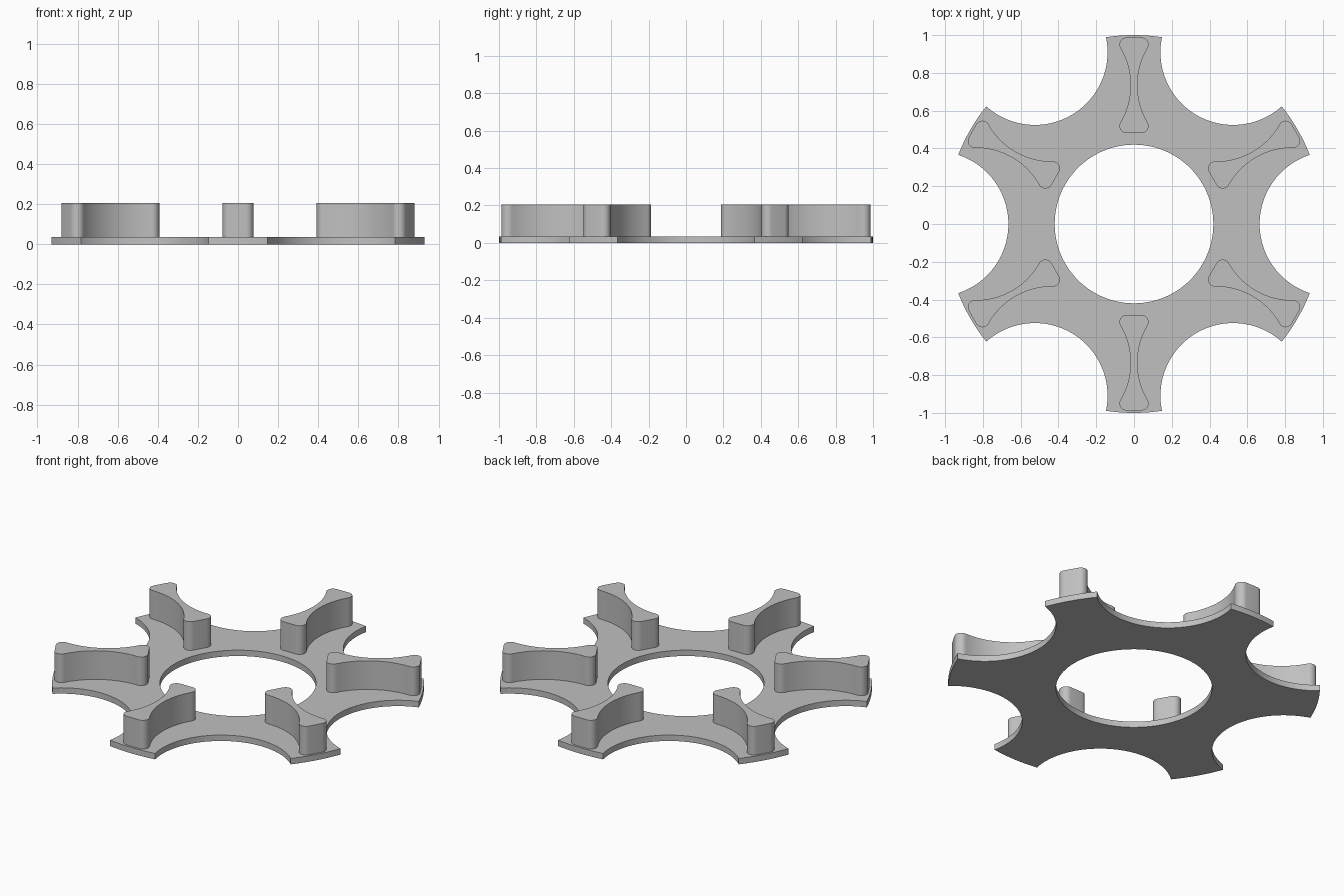
import bpy, bmesh
from math import cos, sin, sqrt, atan2, pi, radians
from mathutils import Matrix

cube = bpy.data.objects.get("Cube")
if cube:
    bpy.data.objects.remove(cube, do_unlink=True)

GREY = (0.53, 0.53, 0.53, 1)
grey = bpy.data.materials.new("plain grey")
grey.use_nodes = True
grey.diffuse_color = GREY
grey.node_tree.nodes["Principled BSDF"].inputs["Base Color"].default_value = GREY

PLATE_TOP, RIB_TOP = 0.035, 0.205
HOLE, NOTCH, NOTCH_DIST = 0.42, 0.385, 1.05
ARMS = 6


def arc(cx, cy, r, a0, a1, n):
    return [(cx + r * cos(a0 + (a1 - a0) * i / n),
             cy + r * sin(a0 + (a1 - a0) * i / n)) for i in range(n + 1)]


def turn(points, a):
    return [(x * cos(a) - y * sin(a), x * sin(a) + y * cos(a)) for x, y in points]


def slab(name, outlines, z0, z1):
    """Extrude closed outlines (inner ones become holes) between two heights."""
    curve = bpy.data.curves.new(name, 'CURVE')
    curve.dimensions = '2D'
    curve.fill_mode = 'BOTH'
    curve.extrude = (z1 - z0) / 2
    for points in outlines:
        spline = curve.splines.new('POLY')
        spline.points.add(len(points) - 1)
        spline.use_cyclic_u = True
        for p, (x, y) in zip(spline.points, points):
            p.co = (x, y, 0, 1)
    helper = bpy.data.objects.new(name + " outline", curve)
    bpy.context.collection.objects.link(helper)
    graph = bpy.context.evaluated_depsgraph_get()
    mesh = bpy.data.meshes.new_from_object(helper.evaluated_get(graph))
    bpy.data.objects.remove(helper, do_unlink=True)
    bm = bmesh.new()
    bm.from_mesh(mesh)
    bmesh.ops.remove_doubles(bm, verts=bm.verts, dist=0.0001)
    bmesh.ops.translate(bm, verts=bm.verts, vec=(0, 0, (z0 + z1) / 2))
    bmesh.ops.recalc_face_normals(bm, faces=bm.faces)
    bm.to_mesh(mesh)
    bm.free()
    mesh.materials.clear()
    mesh.materials.append(grey)
    obj = bpy.data.objects.new(name, mesh)
    bpy.context.collection.objects.link(obj)
    return obj


# Base plate: six arms between round notches, with a central hole
cx = (1 + NOTCH_DIST ** 2 - NOTCH ** 2) / (2 * NOTCH_DIST)
cy = sqrt(1 - cx * cx)
tip = atan2(cy, cx)
open_angle = atan2(cy, cx - NOTCH_DIST)
sector = arc(NOTCH_DIST, 0, NOTCH, 2 * pi - open_angle, open_angle, 40)
sector += arc(0, 0, 1, tip, pi / 3 - tip, 8)[1:-1]
outer = [p for k in range(ARMS) for p in turn(sector, k * pi / 3)]
hole = arc(0, 0, HOLE, 0, 2 * pi, 96)[:-1]
parts = [slab("base_plate", [outer, hole], 0, PLATE_TOP)]

# Upright rib: concave sides, rounded corners, mirrored across its length
INNER, OUTER, WAIST, FILLET = 0.482, 0.987, 0.018, 0.037
mid, half = (INNER + OUTER) / 2, (OUTER - INNER) / 2
side_x = WAIST + NOTCH
dy = half - FILLET
dx = sqrt((NOTCH + FILLET) ** 2 - dy ** 2)
bend = atan2(dy, dx)
right = arc(side_x - dx, mid - dy, FILLET, -pi / 2, bend, 12)
right += arc(side_x, mid, NOTCH, pi + bend, pi - bend, 24)[1:-1]
right += arc(side_x - dx, mid + dy, FILLET, -bend, pi / 2, 12)
rib_outline = right + [(-x, y) for x, y in reversed(right)]
rib = slab("rib_1", [rib_outline], PLATE_TOP - 0.005, RIB_TOP)
parts.append(rib)
for k in range(1, ARMS):
    copy = bpy.data.objects.new(f"rib_{k + 1}", rib.data.copy())
    copy.data.transform(Matrix.Rotation(radians(60 * k), 4, 'Z'))
    bpy.context.collection.objects.link(copy)
    parts.append(copy)

# Smooth curved walls, keep rims crisp
bpy.ops.object.select_all(action='DESELECT')
for obj in parts:
    obj.select_set(True)
bpy.context.view_layer.objects.active = parts[0]
bpy.ops.object.shade_smooth_by_angle(angle=radians(30))
